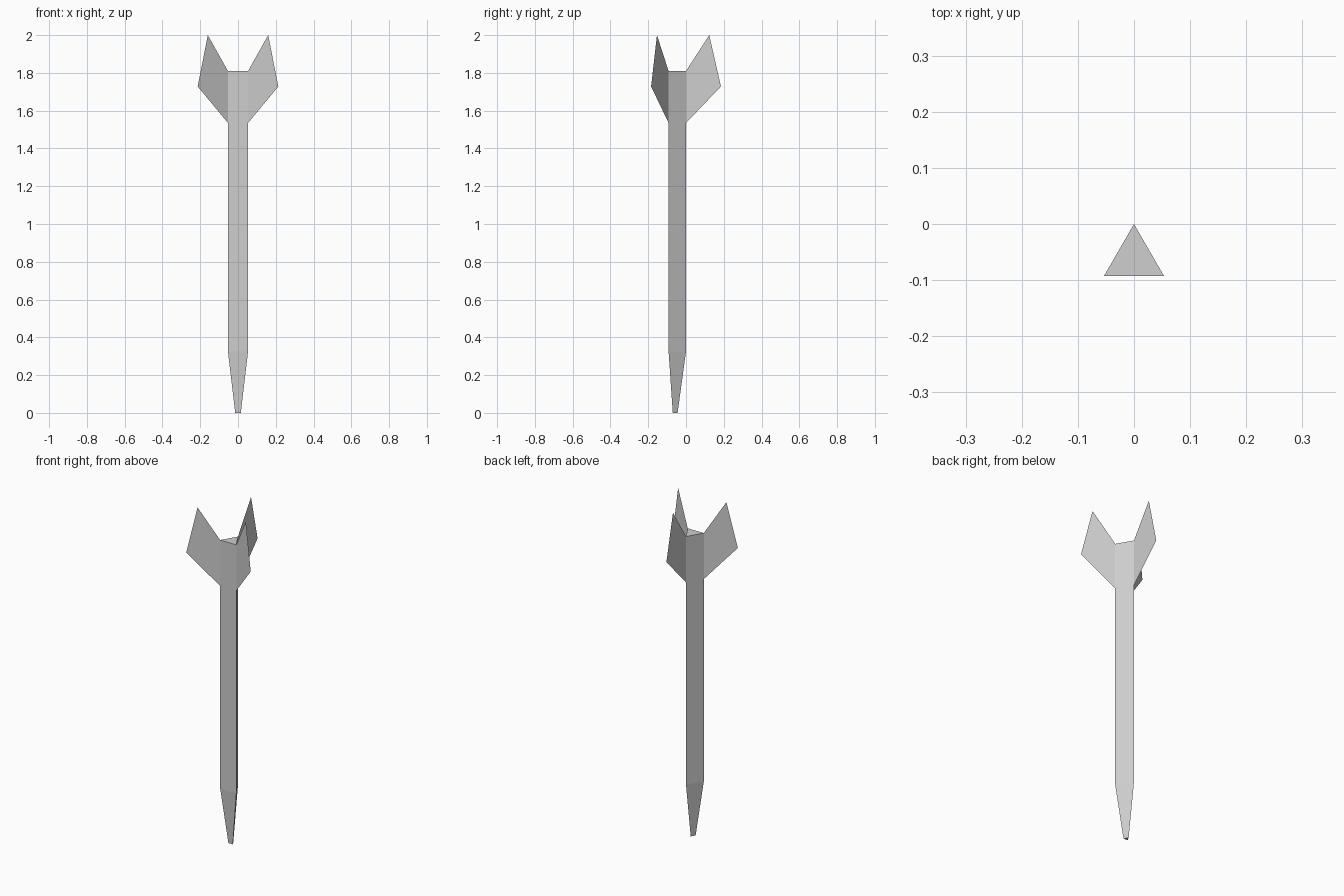
import bpy
import bmesh
from math import cos, sin, radians
from mathutils import Vector

cube = bpy.data.objects.get("Cube")
if cube:
    bpy.data.objects.remove(cube, do_unlink=True)

RADIUS = 0.0615                       # corner radius of the triangular shaft
AXIS = Vector((0, -RADIUS, 0))        # the shaft axis sits forward of the origin
CORNERS = [radians(a) for a in (90, 210, 330)]

grey = bpy.data.materials.new("light_grey")
grey.use_nodes = True
colour = (0.62, 0.62, 0.62, 1)
grey.diffuse_color = colour
grey.node_tree.nodes["Principled BSDF"].inputs["Base Color"].default_value = colour


def radial(angle, r, z):
    """Point at distance r from the shaft axis."""
    return AXIS + Vector((r * cos(angle), r * sin(angle), z))


def make_object(name, bm):
    mesh = bpy.data.meshes.new(name)
    bm.to_mesh(mesh)
    bm.free()
    mesh.materials.append(grey)
    obj = bpy.data.objects.new(name, mesh)
    bpy.context.collection.objects.link(obj)
    return obj


# Three-sided shaft with a tapered, blunt tip
bm = bmesh.new()
rings = [[bm.verts.new(radial(a, r, z)) for a in CORNERS]
         for r, z in ((0.017, 0), (RADIUS, 0.325), (RADIUS, 1.81))]
for low, high in zip(rings, rings[1:]):
    for i in range(3):
        j = (i + 1) % 3
        bm.faces.new((low[i], low[j], high[j], high[i]))
bm.faces.new(rings[0][::-1])
bm.faces.new(rings[-1])
make_object("shaft", bm)

# Paper-thin swept fins, one on each edge of the shaft
FIN = ((0, 1.535), (0.185, 1.728), (0.123, 2.0), (0, 1.81))
for name, angle in zip(("back_fin", "right_fin", "left_fin"), CORNERS):
    bm = bmesh.new()
    bm.faces.new([bm.verts.new(radial(angle, RADIUS + r, z)) for r, z in FIN])
    make_object(name, bm)
